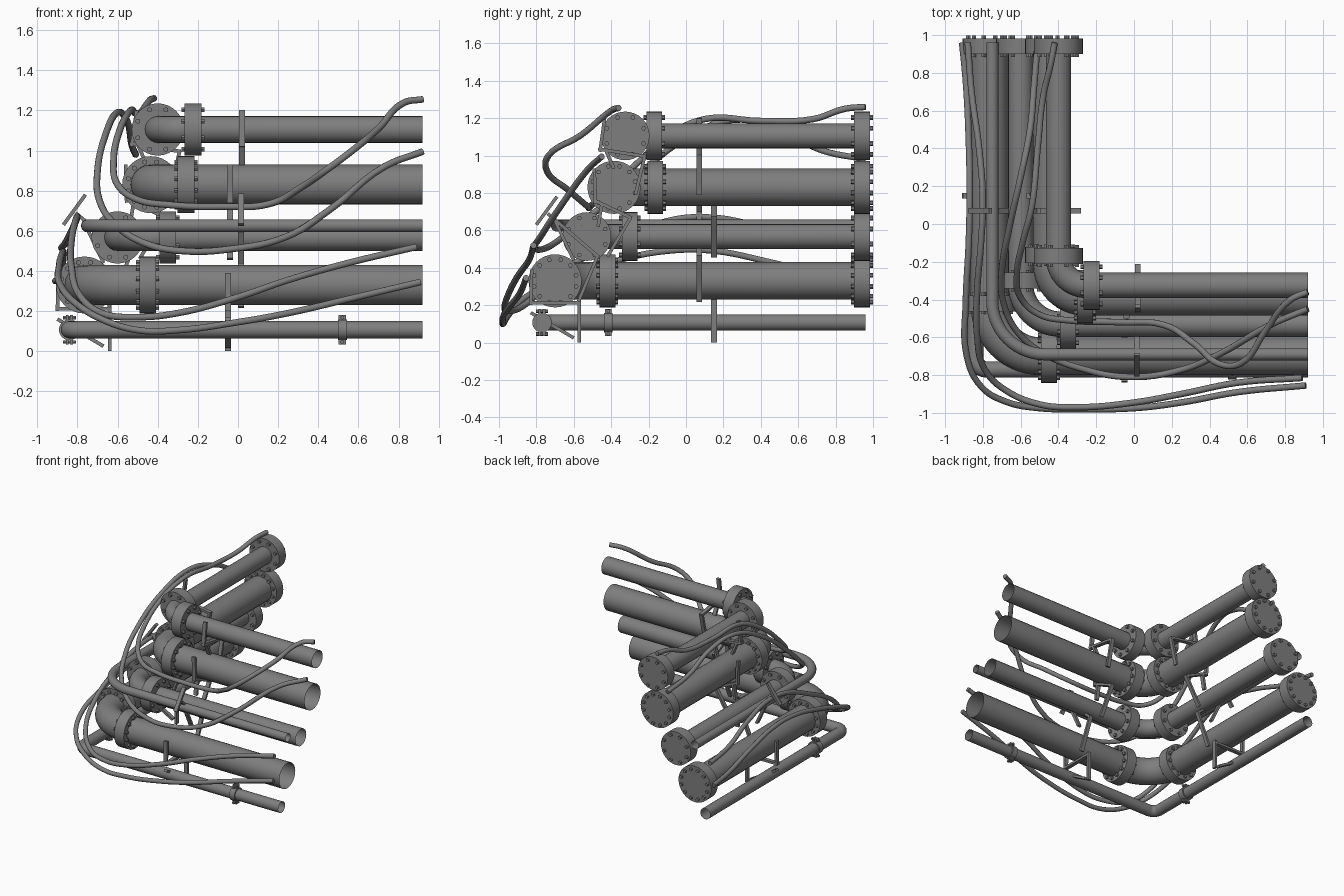
import bpy, bmesh
from math import pi, sin, cos, radians
from mathutils import Vector, Matrix

if "Cube" in bpy.data.objects:
    bpy.data.objects.remove(bpy.data.objects["Cube"])

steel = bpy.data.materials.new("dark_steel")
steel.diffuse_color = (0.21, 0.21, 0.21, 1)
steel.use_nodes = True
steel.node_tree.nodes["Principled BSDF"].inputs["Base Color"].default_value = steel.diffuse_color


def finish(name, mesh):
    mesh.name = name
    mesh.materials.clear()
    mesh.materials.append(steel)
    mesh.shade_smooth()
    mesh.set_sharp_from_angle(angle=radians(50))
    ob = bpy.data.objects.new(name, mesh)
    bpy.context.collection.objects.link(ob)
    return ob


def from_bm(name, bm):
    me = bpy.data.meshes.new(name)
    bm.to_mesh(me)
    bm.free()
    return finish(name, me)


def tube(name, pts, r, smooth=False):
    """Sweep a round section along a path and convert it to a mesh."""
    cu = bpy.data.curves.new(name, 'CURVE')
    cu.dimensions = '3D'
    cu.bevel_depth = r
    cu.bevel_resolution = 3 if smooth else 8
    cu.use_fill_caps = smooth          # the pipes are open at the ends
    cu.resolution_u = 6
    if smooth:
        sp = cu.splines.new('BEZIER')
        sp.bezier_points.add(len(pts) - 1)
        for bp, p in zip(sp.bezier_points, pts):
            bp.co = p
            bp.handle_left_type = bp.handle_right_type = 'AUTO'
    else:
        sp = cu.splines.new('POLY')
        sp.points.add(len(pts) - 1)
        for sp_pt, p in zip(sp.points, pts):
            sp_pt.co = (*p, 1)
    tmp = bpy.data.objects.new(name + "_path", cu)
    bpy.context.collection.objects.link(tmp)
    bpy.context.view_layer.update()
    me = bpy.data.meshes.new_from_object(
        tmp.evaluated_get(bpy.context.evaluated_depsgraph_get()))
    bpy.data.objects.remove(tmp)
    finish(name, me)


def cyl(bm, center, axis, r, length, seg=32):
    rot = Vector((0, 0, 1)).rotation_difference(Vector(axis)).to_matrix().to_4x4()
    bmesh.ops.create_cone(bm, cap_ends=True, segments=seg, radius1=r, radius2=r,
                          depth=length, matrix=Matrix.Translation(center) @ rot)


def flange(name, center, axis, r, bolts):
    """Thick disc with a ring of through bolts."""
    bm = bmesh.new()
    c, a = Vector(center), Vector(axis)
    cyl(bm, c, axis, r, 0.084)
    side = Vector((a.y, a.x, 0))
    for i in range(bolts):
        t = 2 * pi * (i + 0.5) / bolts
        p = c + (side * cos(t) + Vector((0, 0, 1)) * sin(t)) * r * 0.82
        cyl(bm, p, axis, 0.013, 0.115, 6)
    from_bm(name, bm)


def corner_pipe(name, x, y, z, r, R, end_y):
    """L-shaped run: along x, rounded corner, then along y."""
    pts = [(0.92, y, z)]
    n = 14
    for i in range(n + 1):
        t = -pi / 2 - (pi / 2) * i / n
        pts.append((x + R + R * cos(t), y + R + R * sin(t), z))
    pts.append((x, end_y, z))
    tube(name, pts, r)


# Flanged pipes: name, x, y, z, radius, flange radius, x flange, y flange, bend, bolts
for name, x, y, z, r, fr, fx, fy, R, nb in (
        ("top_pipe", -.40, -.325, 1.105, .067, .13, -.225, -.17, .15, 8),
        ("upper_pipe", -.435, -.385, .83, .1, .142, -.26, -.165, .175, 12),
        ("middle_pipe", -.60, -.53, .567, .067, .13, -.35, -.30, .21, 8),
        ("lower_pipe", -.765, -.70, .33, .1, .142, -.45, -.42, .27, 12)):
    corner_pipe(name, x, y, z, r, R, 0.94)
    flange(name + "_front_flange", (fx, y, z), (1, 0, 0), fr, nb)
    flange(name + "_side_flange", (x, fy, z), (0, 1, 0), fr, nb)
    flange(name + "_end_flange", (x, 0.941, z), (0, 1, 0), fr, nb)

# Plain thin pipes
corner_pipe("thin_pipe", -.75, -.69, .625, .032, .28, .96)
corner_pipe("bottom_pipe", -.84, -.77, .107, .043, .06, .96)


# Split clamps with bolted ears, on both legs of the bottom pipe
def clamp(name, center, axis):
    bm = bmesh.new()
    c, a = Vector(center), Vector(axis)
    side = Vector((a.y, a.x, 0))
    cyl(bm, c, axis, 0.052, 0.045)
    for s in (-1, 1):
        p = c + Vector((0, 0, 0.056 * s))
        for k in (-1, 1):
            m = Matrix.Translation(p + side * 0.011 * k) @ Matrix.Diagonal(
                (*(a * 0.036 + side * 0.014 + Vector((0, 0, 0.034))), 1))
            bmesh.ops.create_cube(bm, size=1, matrix=m)
        cyl(bm, p + Vector((0, 0, 0.005 * s)), side, 0.01, 0.065, 6)
    from_bm(name, bm)


clamp("front_clamp", (.52, -.77, .107), (1, 0, 0))
clamp("side_clamp", (-.84, -.415, .107), (0, 1, 0))


# Support brackets: flat bars in a (u, z) section, repeated on both legs
def bracket(name, place, along_x, bars):
    bm = bmesh.new()
    for u0, z0, u1, z1 in bars:
        a, b = Vector((u0, 0, z0)), Vector((u1, 0, z1))
        d = b - a
        rot = Vector((1, 0, 0)).rotation_difference(d.normalized()).to_matrix().to_4x4()
        bmesh.ops.create_cube(bm, size=1, matrix=Matrix.Translation((a + b) / 2) @ rot
                              @ Matrix.Diagonal((d.length, 0.03, 0.018, 1)))
    for v in bm.verts:
        u, w, z = v.co
        v.co = (place + w, u, z) if along_x else (u - 0.07, place + w, z)
    bmesh.ops.recalc_face_normals(bm, faces=bm.faces)
    from_bm(name, bm)


for name, px, py, bars in (
        ("floor_bracket", -.05, .15, ((-.825, .39, -.83, .2), (-.84, .212, -.565, .212),
                                      (-.57, 0, -.57, .23), (-.83, .16, -.6, .025))),
        ("lower_bracket", .015, .07, ((-.80, .63, -.69, .78), (-.74, .69, -.47, .46),
                                      (-.47, .47, -.575, .22), (-.70, .65, -.60, .44))),
        ("middle_bracket", -.04, .15, ((-.49, .93, -.485, .74), (-.49, .76, -.29, .665),
                                       (-.295, .67, -.42, .46), (-.45, .74, -.47, .62))),
        ("upper_bracket", .02, .07, ((-.435, 1.2, -.46, 1.02), (-.47, 1.035, -.215, .995),
                                     (-.22, 1.0, -.27, .79), (-.43, 1.03, -.385, .93)))):
    bracket(name + "_front", px, True, bars)
    bracket(name + "_side", py, False, bars)

# Loose cables
tube("top_cable", [
    (.92, -.36, 1.255), (.83, -.40, 1.24), (.70, -.56, 1.11), (.57, -.735, 1.0),
    (.45, -.74, .91), (.32, -.635, .82), (.16, -.535, .735), (-.08, -.52, .72),
    (-.35, -.51, .73), (-.5, -.48, .755), (-.60, -.39, .83), (-.62, -.27, .95),
    (-.59, -.1, 1.1), (-.54, .1, 1.195), (-.51, .4, 1.185), (-.48, .68, 1.195),
    (-.44, .85, 1.25), (-.42, .96, 1.26)], .017, True)
tube("upper_cable", [
    (.92, -.45, .995), (.73, -.53, .92), (.45, -.69, .70), (.24, -.775, .57),
    (-.03, -.81, .51), (-.28, -.765, .5), (-.47, -.69, .54), (-.61, -.58, .63),
    (-.69, -.42, .75), (-.70, -.25, .9), (-.66, -.02, 1.08), (-.60, .25, 1.19),
    (-.55, .5, 1.14), (-.53, .72, 1.03), (-.51, .96, .98)], .017, True)
tube("lower_cable", [
    (.89, -.815, .52), (.55, -.84, .44), (.25, -.90, .355), (0, -.945, .27),
    (-.3, -.97, .19), (-.5, -.955, .17), (-.68, -.88, .19), (-.79, -.77, .28),
    (-.83, -.6, .42), (-.83, -.35, .55), (-.81, -.1, .65), (-.80, .12, .67),
    (-.82, .4, .62), (-.86, .7, .54), (-.88, .96, .515)], .017, True)
tube("bottom_cable", [
    (.91, -.855, .345), (.55, -.89, .26), (.25, -.945, .19), (0, -.975, .145),
    (-.3, -.98, .105), (-.5, -.975, .105), (-.68, -.94, .16), (-.81, -.86, .24),
    (-.885, -.70, .33), (-.89, -.4, .43), (-.875, -.1, .49), (-.87, .15, .49),
    (-.875, .45, .43), (-.89, .75, .36), (-.91, .96, .35)], .017, True)
